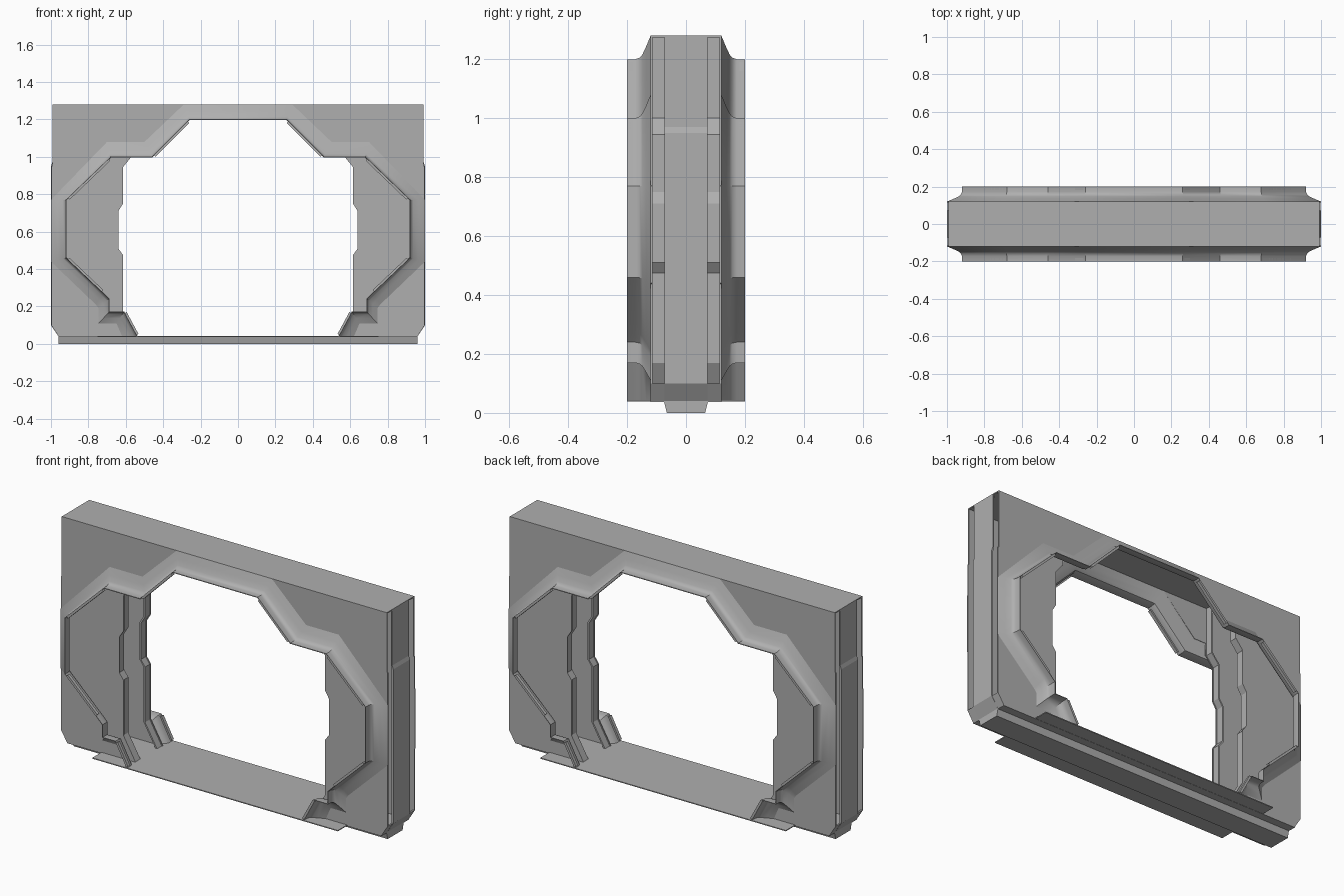
import bpy, bmesh, math
from mathutils import Vector

if "Cube" in bpy.data.objects:
    bpy.data.objects.remove(bpy.data.objects["Cube"])

grey = bpy.data.materials.new("dark_grey")
grey.diffuse_color = (.43, .43, .43, 1)
grey.use_nodes = True
grey.node_tree.nodes["Principled BSDF"].inputs["Base Color"].default_value = grey.diffuse_color


def finish(name, bm, smooth=False):
    bmesh.ops.recalc_face_normals(bm, faces=bm.faces[:])
    me = bpy.data.meshes.new(name)
    bm.to_mesh(me)
    bm.free()
    me.materials.append(grey)
    ob = bpy.data.objects.new(name, me)
    bpy.context.collection.objects.link(ob)
    if smooth:
        bpy.ops.object.select_all(action='DESELECT')
        ob.select_set(True)
        bpy.context.view_layer.objects.active = ob
        bpy.ops.object.shade_smooth_by_angle(angle=math.radians(30))
    return ob


def flip(pts):
    return [(-x, z) for x, z in reversed(pts)]


def plate(name, outline, y0, y1):
    """Extrude an x-z outline from y0 to y1."""
    bm = bmesh.new()
    a = [bm.verts.new((x, y0, z)) for x, z in outline]
    b = [bm.verts.new((x, y1, z)) for x, z in outline]
    n = len(outline)
    bm.faces.new(a)
    bm.faces.new(b[::-1])
    for i in range(n):
        j = (i + 1) % n
        bm.faces.new((a[i], b[i], b[j], a[j]))
    return finish(name, bm)


def box(name, x0, x1, y0, y1, z0, z1):
    return plate(name, [(x0, z0), (x1, z0), (x1, z1), (x0, z1)], y0, y1)


def loft(name, rings):
    bm = bmesh.new()
    vs = [[bm.verts.new(p) for p in r] for r in rings]
    m = len(vs[0])
    for r, s in zip(vs, vs[1:]):
        for i in range(m):
            j = (i + 1) % m
            bm.faces.new((r[i], r[j], s[j], s[i]))
    bm.faces.new(vs[0])
    bm.faces.new(vs[-1][::-1])
    return finish(name, bm, True)


# Half outlines (x, z): jamb edge from sill upward, wall edge downward
jamb = [(.54, .04), (.615, .17), (.615, .475), (.64, .51), (.64, .71),
        (.615, .75), (.615, .945), (.57, 1.0)]
wall = [(.993, 1.28), (.993, .95), (.998, .95), (.998, .1), (.96, .04)]
header = [(.57, 1.07), (.495, 1.07), (.29, 1.274)]
face = wall + jamb + header
strip = [(x + .004, z) for x, z in jamb] + [(.574, 1.276)]
strip += [(x + .01, z) for x, z in strip[::-1]]

# Hollow shell: face plates, and jamb strips either side of an open slot
for side, name in ((-1, "front"), (1, "back")):
    plate(name + "_face_plate", face + flip(face), side * .114, side * .12)
    plate(name + "_right_jamb", strip, side * .073, side * .115)
    plate(name + "_left_jamb", flip(strip), side * .073, side * .115)

# Top sheet, underside sheet, outer side strips and bottom corner chamfers
box("top_sheet", -.993, .993, -.12, .12, 1.274, 1.28)
box("underside_sheet", -.96, .96, -.12, .12, .037, .042)
side_strip = [(.993, 1.28), (.993, .97), (1, .95), (1, .1), (.96, .04),
              (.95, .04), (.99, .1), (.99, .95), (.985, .97), (.985, 1.28)]
chamfer = [(.998, .1), (.96, .04), (.95, .04), (.988, .1)]
for mir, name in ((list, "right"), (flip, "left")):
    plate(name + "_side_strip", mir(side_strip), -.073, .073)
    plate(name + "_corner_chamfer", mir(chamfer), -.119, .119)

# Flared trim around the doorway on both faces, a thin curved sheet
inner_path = [(.26, 1.2), (.46, 1.0), (.68, 1.0), (.92, .77), (.92, .46),
              (.72, .27), (.69, .24), (.69, .17), (.61, .17), (.54, .04)]
outer_path = [(.29, 1.28), (.5, 1.08), (.7, 1.08), (1, .77), (1, .44),
              (.76, .21), (.745, .19), (.745, .11), (.65, .11), (.62, .04)]
section = [(0, .115), (0, .12), (.45, .135), (.8, .148), (.93, .157),
           (1, .172), (1, .2), (1.05, .2), (1.05, .168), (.95, .149),
           (.8, .14), (.45, .127), (.06, .114)]
ip = inner_path[::-1] + [(-x, z) for x, z in inner_path]
op = outer_path[::-1] + [(-x, z) for x, z in outer_path]
for side, name in ((-1, "front"), (1, "back")):
    rings = [[(o[0] + (i[0] - o[0]) * t, side * y, o[1] + (i[1] - o[1]) * t)
              for t, y in section] for i, o in zip(ip, op)]
    loft(name + "_flared_trim", rings)

# Thin raised bars on the sloped parts of the trim lip
for k in (0, 2, 4, 8):
    a, b = Vector(inner_path[k]), Vector(inner_path[k + 1])
    d = b - a
    n = Vector((d.y, -d.x)).normalized() * .013
    p, q = a + d * .05, a + d * .95
    quad = [(v.x, v.y) for v in (p, q, q + n, p + n)]
    for sy in (-1, 1):
        plate("lip_bar_right", quad, sy * .182, sy * .2)
        plate("lip_bar_left", flip(quad), sy * .182, sy * .2)

# Sill sheet and tapered rail below it
box("sill_sheet", -.75, .75, -.2, .2, .038, .043)
bm = bmesh.new()
bmesh.ops.create_cube(bm, size=1)
for v in bm.verts:
    top = v.co.z > 0
    v.co = (v.co.x * 1.92, v.co.y * (.15 if top else .13), .04 if top else 0)
finish("bottom_rail", bm)
